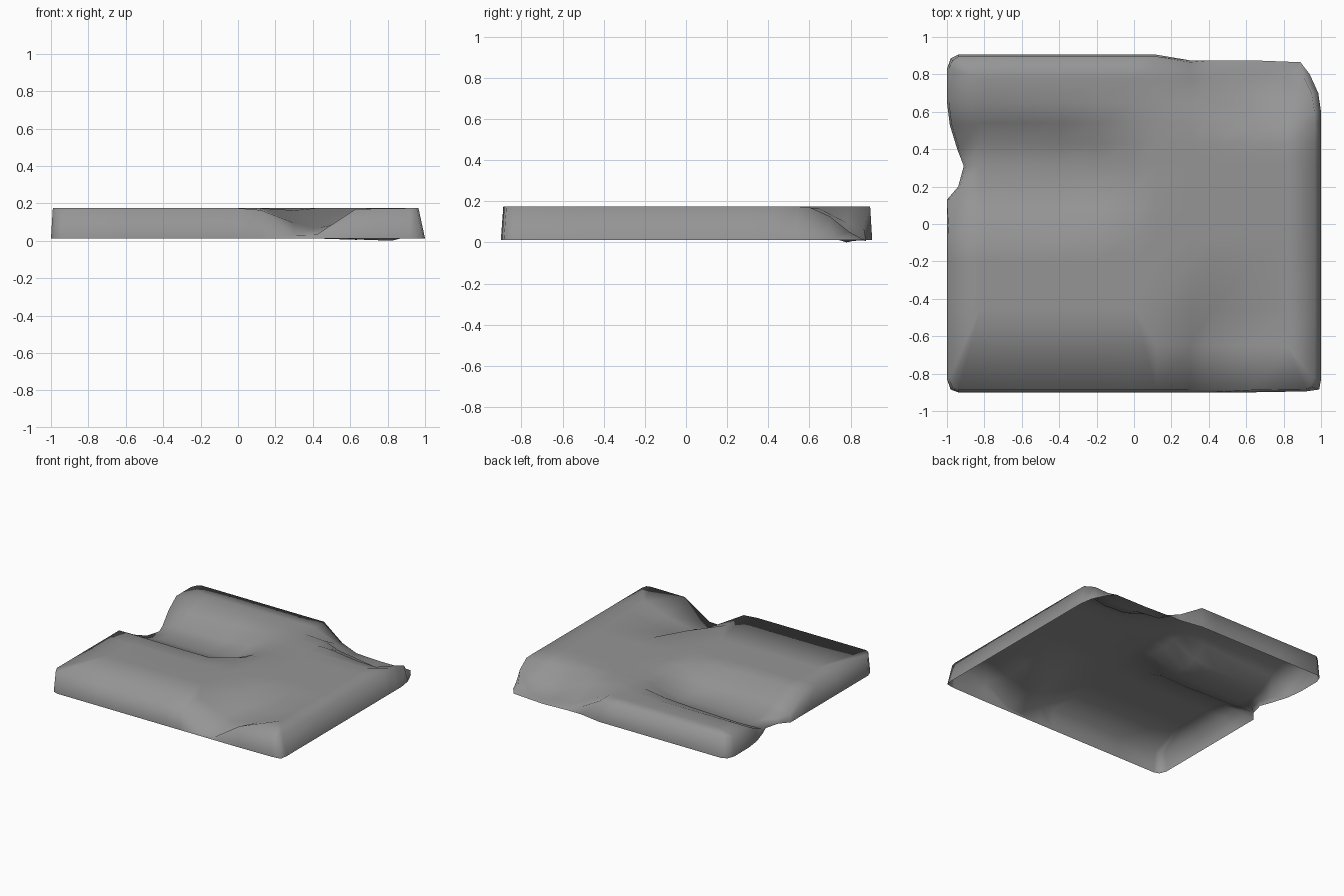
import bpy
import bmesh
from mathutils import Vector
from mathutils.geometry import intersect_point_line

cube = bpy.data.objects.get("Cube")
if cube:
    bpy.data.objects.remove(cube, do_unlink=True)

# Coarse grid lines, closer together around the worn hollows
XS = [-1, -.82, -.6, -.4, -.2, 0, .12, .3, .42, .63, .82, 1]
YS = [-.9, -.65, -.45, -.2, -.06, .08, .2, .32, .43, .54, .65, .78, .9]
TOP, BASE = .174, .012

# Hollows: start, end, radius, depth at start, depth at end
HOLLOWS = [
    ((-1, .3), (-.28, .27), .36, .125, .12),     # left side notch
    ((.36, -.9), (.5, -.56), .27, .145, .09),    # front notch
    ((.5, .9), (.74, .82), .36, .155, .174),     # sunken back corner
]

# Rim points slid or pulled in to shape the worn corners and the side notch
RIM = {
    (-1, -.9): (-.98, -.885), (-.82, -.9): (-.94, -.9), (-1, -.65): (-1, -.83),
    (-1, .9): (-.98, .885), (-.82, .9): (-.94, .905), (-1, .78): (-1, .83),
    (1, -.9): (.99, -.885), (.82, -.9): (.92, -.895), (1, -.65): (1, -.83),
    (1, .9): (.94, .8), (.82, .9): (.89, .865), (1, .78): (.985, .7),
    (1, .65): (1, .6), (-1, .08): (-1, .13), (-1, .2): (-.94, .2),
    (-1, .32): (-.91, .31), (-1, .43): (-.945, .4), (-1, .54): (-.985, .53),
}


def hollow(p, start, end, radius, depth0, depth1):
    """Depth of a flat-floored hollow that follows a line."""
    a, b = Vector(start), Vector(end)
    near, t = intersect_point_line(p, a, b)
    t = max(0, min(1, t))
    d = (p - a.lerp(b, t)).length / radius
    s = max(0, min(1, (d - .3) / .7))
    return (depth0 + (depth1 - depth0) * t) * (1 - s * s * (3 - 2 * s))


def outline(x, y):
    """Move rim points to the worn outline."""
    if (x, y) in RIM:
        return RIM[x, y]
    if y == .9:
        y = .875 if x > .2 else .905
    return x, y


bm = bmesh.new()
nx, ny = len(XS), len(YS)

# Worn top sheet, and the foot of the skirt below each rim point
rows, foot = [], {}
for x in XS:
    row = []
    for y in YS:
        px, py = outline(x, y)
        p = Vector((px, py))
        z = TOP - max(hollow(p, *h) for h in HOLLOWS)
        # The skirt leans in slightly, most of all on one side
        lean_x = -.035 if x == 1 else (.01 if x == -1 else 0)
        lean_y = .012 if y == -.9 else (-.01 if y == .9 else 0)
        vert = bm.verts.new((px + lean_x, py + lean_y, z))
        if abs(x) == 1 or abs(y) == .9:
            foot[vert] = bm.verts.new((px, py, min(BASE, z - .004)))
        row.append(vert)
    rows.append(row)
for i in range(nx - 1):
    for j in range(ny - 1):
        bm.faces.new((rows[i][j], rows[i + 1][j], rows[i + 1][j + 1], rows[i][j + 1]))

# Skirt all round, open underneath
rim = ([row[0] for row in rows] + rows[-1][1:]
       + [row[-1] for row in rows[-2::-1]] + rows[0][-2:0:-1])
for a, b in zip(rim, rim[1:] + rim[:1]):
    bm.faces.new((foot[a], foot[b], b, a))

# Wider faces on the flat front part of the top, for a broad soft roll-off
spare = [bm.edges.get((rows[i][1], rows[i + 1][1])) for i in range(6)]
bmesh.ops.dissolve_edges(bm, edges=spare, use_verts=True)

mesh = bpy.data.meshes.new("stone_slab")
bm.to_mesh(mesh)
bm.free()
slab = bpy.data.objects.new("stone_slab", mesh)
bpy.context.collection.objects.link(slab)
for face in mesh.polygons:
    face.use_smooth = True

# Plain grey stone
stone = bpy.data.materials.new("grey_stone")
stone.use_nodes = True
colour = (.3, .3, .3, 1)
stone.diffuse_color = colour
bsdf = stone.node_tree.nodes["Principled BSDF"]
bsdf.inputs["Base Color"].default_value = colour
bsdf.inputs["Roughness"].default_value = .9
mesh.materials.append(stone)
